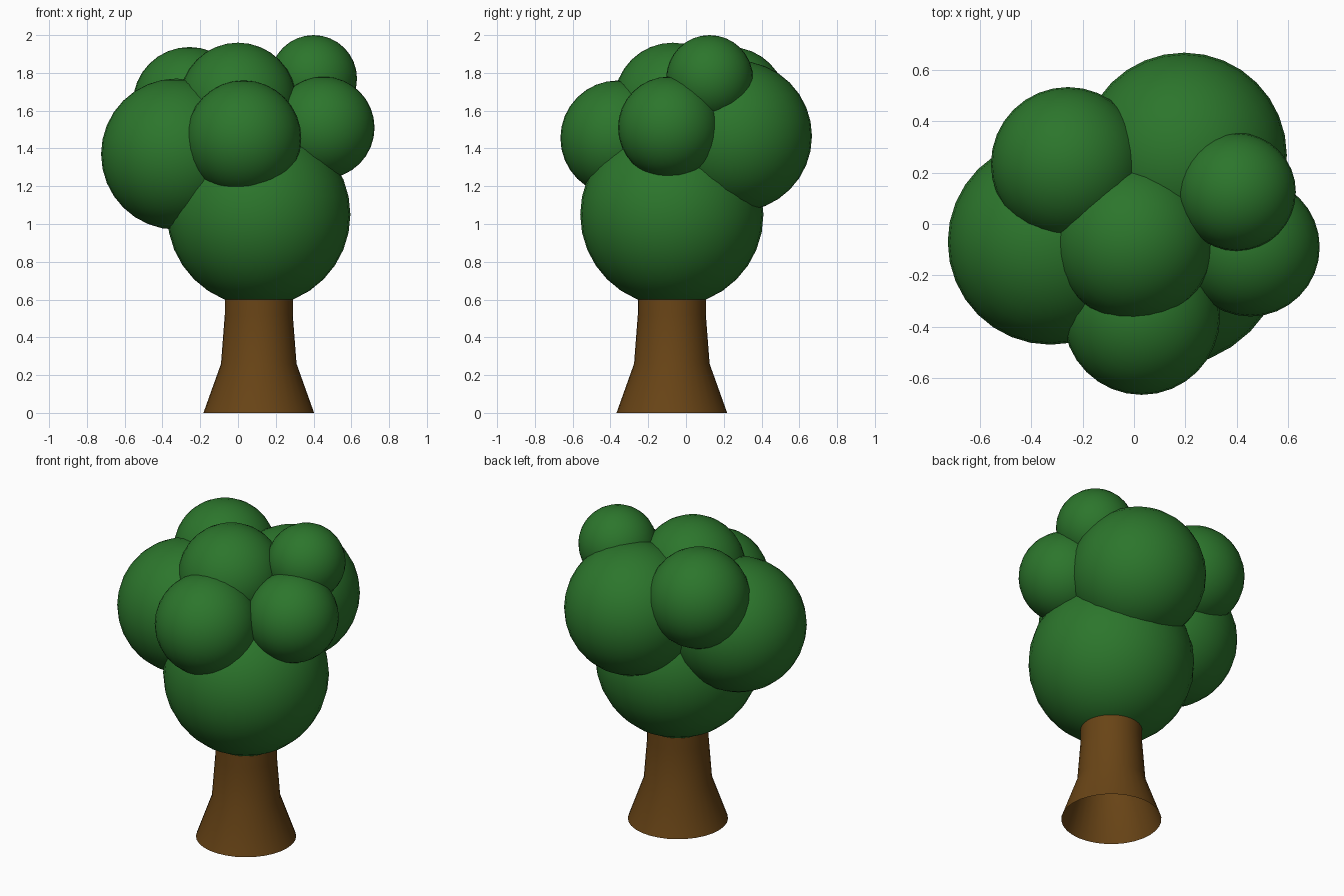
import bpy, bmesh, math

if "Cube" in bpy.data.objects:
    bpy.data.objects.remove(bpy.data.objects["Cube"])


def material(name, rgb):
    m = bpy.data.materials.new(name)
    m.diffuse_color = (*rgb, 1)
    m.use_nodes = True
    m.node_tree.nodes["Principled BSDF"].inputs["Base Color"].default_value = m.diffuse_color
    return m


leaf = material("leaf_green", (0.025, 0.18, 0.025))
bark = material("bark_brown", (0.14, 0.058, 0.008))

# Foliage: overlapping smooth balls (name, centre, radius)
BALLS = [
    ("foliage_base", (0.11, -0.075, 1.05), 0.485),
    ("foliage_left", (-0.325, -0.07, 1.37), 0.40),
    ("foliage_back", (0.195, 0.267, 1.465), 0.40),
    ("foliage_front", (0.03, -0.36, 1.455), 0.305),
    ("foliage_top", (0.0, -0.07, 1.65), 0.31),
    ("foliage_back_left", (-0.257, 0.233, 1.637), 0.30),
    ("foliage_top_right", (0.40, 0.125, 1.77), 0.23),
    ("foliage_right", (0.453, -0.09, 1.51), 0.27),
]
for name, centre, radius in BALLS:
    bpy.ops.mesh.primitive_uv_sphere_add(segments=32, ring_count=16,
                                         radius=radius, location=centre)
    ball = bpy.context.object
    ball.name = name
    bpy.ops.object.shade_smooth()
    ball.data.materials.append(leaf)

# Trunk: open flared tube, its upper end hidden in the foliage
PROFILE = [(0.293, 0.0), (0.20, 0.26), (0.18, 0.52), (0.18, 0.78)]
SIDES = 32
bm = bmesh.new()
rings = [[bm.verts.new((r * math.cos(math.tau * i / SIDES),
                        r * math.sin(math.tau * i / SIDES), z))
          for i in range(SIDES)] for r, z in PROFILE]
for low, high in zip(rings, rings[1:]):
    for i in range(SIDES):
        j = (i + 1) % SIDES
        bm.faces.new((low[i], low[j], high[j], high[i])).smooth = True
mesh = bpy.data.meshes.new("trunk")
bm.to_mesh(mesh)
bm.free()
mesh.materials.append(bark)
trunk = bpy.data.objects.new("trunk", mesh)
trunk.location = (0.11, -0.075, 0)
bpy.context.collection.objects.link(trunk)
